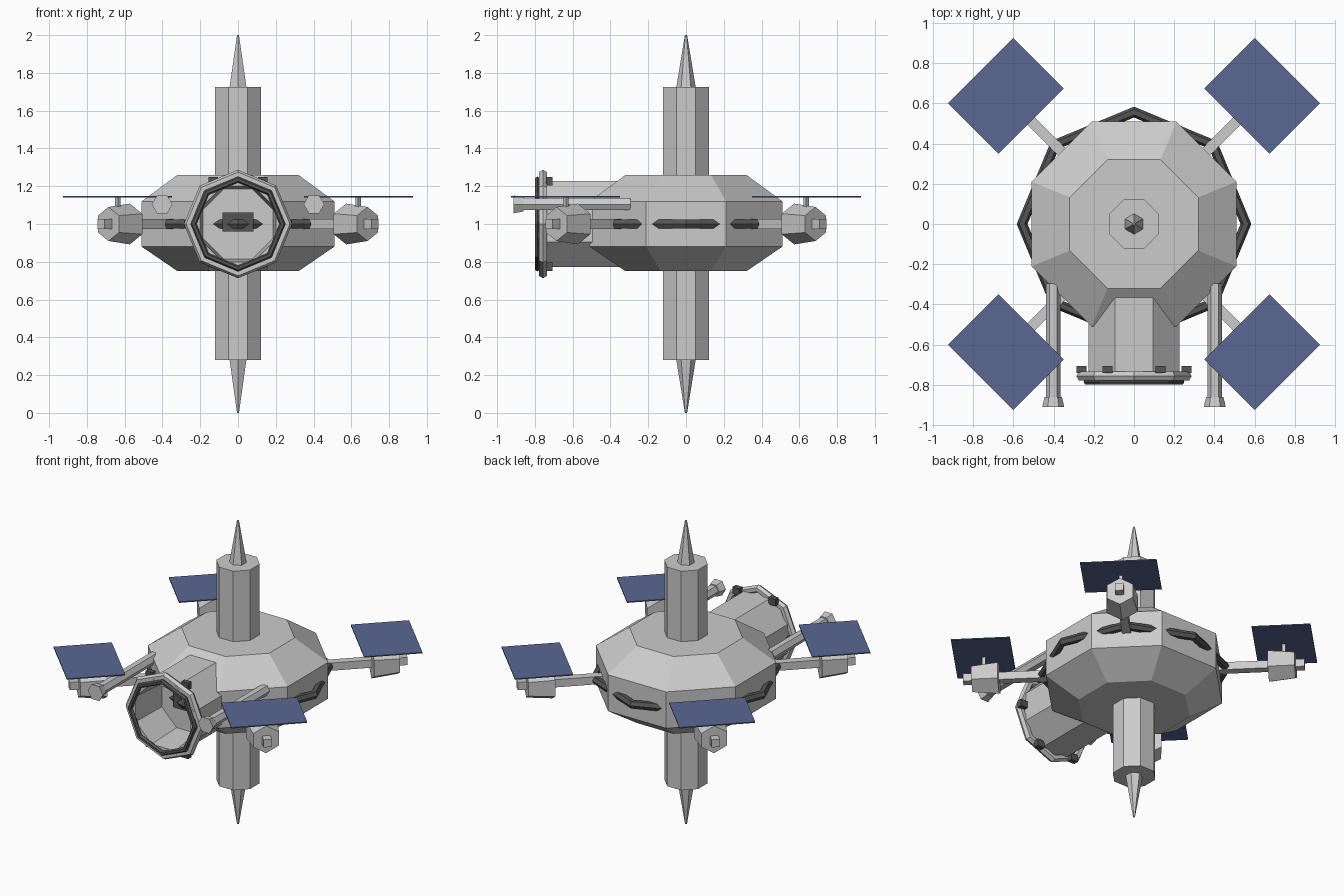
import bpy, bmesh
from math import radians, cos, pi
from mathutils import Matrix, Vector

if "Cube" in bpy.data.objects:
    bpy.data.objects.remove(bpy.data.objects["Cube"])

OCT = 1 / cos(pi / 8)          # apothem -> corner radius for octagons


def material(name, rgb):
    m = bpy.data.materials.new(name)
    m.diffuse_color = (*rgb, 1)
    m.use_nodes = True
    m.node_tree.nodes["Principled BSDF"].inputs["Base Color"].default_value = m.diffuse_color
    return m


DARK = material("dark_metal", (0.09, 0.09, 0.09))
BLUE = material("panel_blue", (0.10, 0.135, 0.29))


def finish(name, bm, mat=None):
    bmesh.ops.recalc_face_normals(bm, faces=bm.faces)
    me = bpy.data.meshes.new(name)
    bm.to_mesh(me)
    bm.free()
    ob = bpy.data.objects.new(name, me)
    bpy.context.collection.objects.link(ob)
    if mat:
        me.materials.append(mat)
    return ob


def loft(name, n, profile, matrix=Matrix(), phase=0.0, mat=None):
    """Faceted solid through (radius, height) rings along local z."""
    bm = bmesh.new()
    rings = []
    for r, h in profile:
        rings.append([bm.verts.new(matrix @ (Matrix.Rotation(phase + 2 * pi * i / n, 4, 'Z')
                                             @ Vector((r, 0, h)))) for i in range(n)])
    for a, b in zip(rings, rings[1:]):
        for i in range(n):
            j = (i + 1) % n
            bm.faces.new((a[i], a[j], b[j], b[i]))
    bm.faces.new(rings[0])
    bm.faces.new(rings[-1])
    return finish(name, bm, mat)


def box(name, size, matrix, mat=None):
    bm = bmesh.new()
    bmesh.ops.create_cube(bm, size=1, matrix=matrix @ Matrix.Diagonal((*size, 1)))
    return finish(name, bm, mat)


def ring(name, major, minor, loc, rot=(0, 0, 0), mat=None):
    bpy.ops.mesh.primitive_torus_add(major_segments=8, minor_segments=6, major_radius=major,
                                     minor_radius=minor, location=loc, rotation=rot)
    ob = bpy.context.object
    ob.name = name
    if mat:
        ob.data.materials.append(mat)


# Octagonal hull and central column
loft("hull", 8, [(0.32 * OCT, 0.75), (0.51 * OCT, 0.88), (0.51 * OCT, 1.12), (0.32 * OCT, 1.26)],
     phase=pi / 8)
loft("column", 8, [(0.123 * OCT, 0.28), (0.123 * OCT, 1.725)], phase=pi / 8)
loft("top_spire", 6, [(0.052, 1.72), (0.006, 2.0)], phase=pi / 6)
loft("bottom_spire", 6, [(0.006, 0.0), (0.052, 0.285)], phase=pi / 6)

# Handrail that shows through the middle of each hull side
ring("hull_rail", 0.557, 0.027, (0, 0, 1), mat=DARK)

# Hollow docking tube pointing forward
FWD = Matrix.Translation((0, 0, 1)) @ Matrix.Rotation(radians(90), 4, 'X')
loft("dock_tube", 8, [(0.227 * OCT, 0.25), (0.227 * OCT, 0.78), (0.2 * OCT, 0.78), (0.185 * OCT, 0.53)],
     FWD, pi / 8)
box("dock_hatch", (0.165, 0.04, 0.1), Matrix.Translation((0, -0.54, 1.01)), DARK)
ring("dock_collar", 0.262, 0.025, (0, -0.757, 1), (pi / 2, 0, 0))
ring("dock_seal", 0.235, 0.016, (0, -0.786, 1), (pi / 2, 0, 0), DARK)
for i in range(6):
    m = FWD @ Matrix.Rotation(i * pi / 3, 4, 'Z') @ Matrix.Translation((0.262, 0, 0.725))
    c = Matrix.Translation(m.translation)
    box("dock_clamp", (0.05, 0.034, 0.046), c, DARK)

# Forward thruster booms on both sides
for s in (-1, 1):
    m = Matrix.Translation((s * 0.402, 0, 1.104)) @ Matrix.Rotation(radians(90), 4, 'X')
    loft("boom", 6, [(0.036, 0.295), (0.036, 0.87)], m)
    loft("boom_nozzle", 6, [(0.043, 0.86), (0.055, 0.912)], m)

# Four diagonal arms with pods and solar panels
for k in range(4):
    turn = Matrix.Translation((0, 0, 1)) @ Matrix.Rotation(pi / 4 + k * pi / 2, 4, 'Z')
    out = turn @ Matrix.Rotation(pi / 2, 4, 'Y')
    loft("arm", 4, [(0.036, 0.48), (0.036, 1.025)], out, pi / 4)
    loft("pod", 6, [(0.108, 0.81), (0.09, 0.97)], out)
    box("panel_post", (0.02, 0.02, 0.12), turn @ Matrix.Translation((0.9, 0, 0.085)))
    box("solar_panel", (0.354, 0.46, 0.007), turn @ Matrix.Translation((0.902, 0, 0.145)), BLUE)
